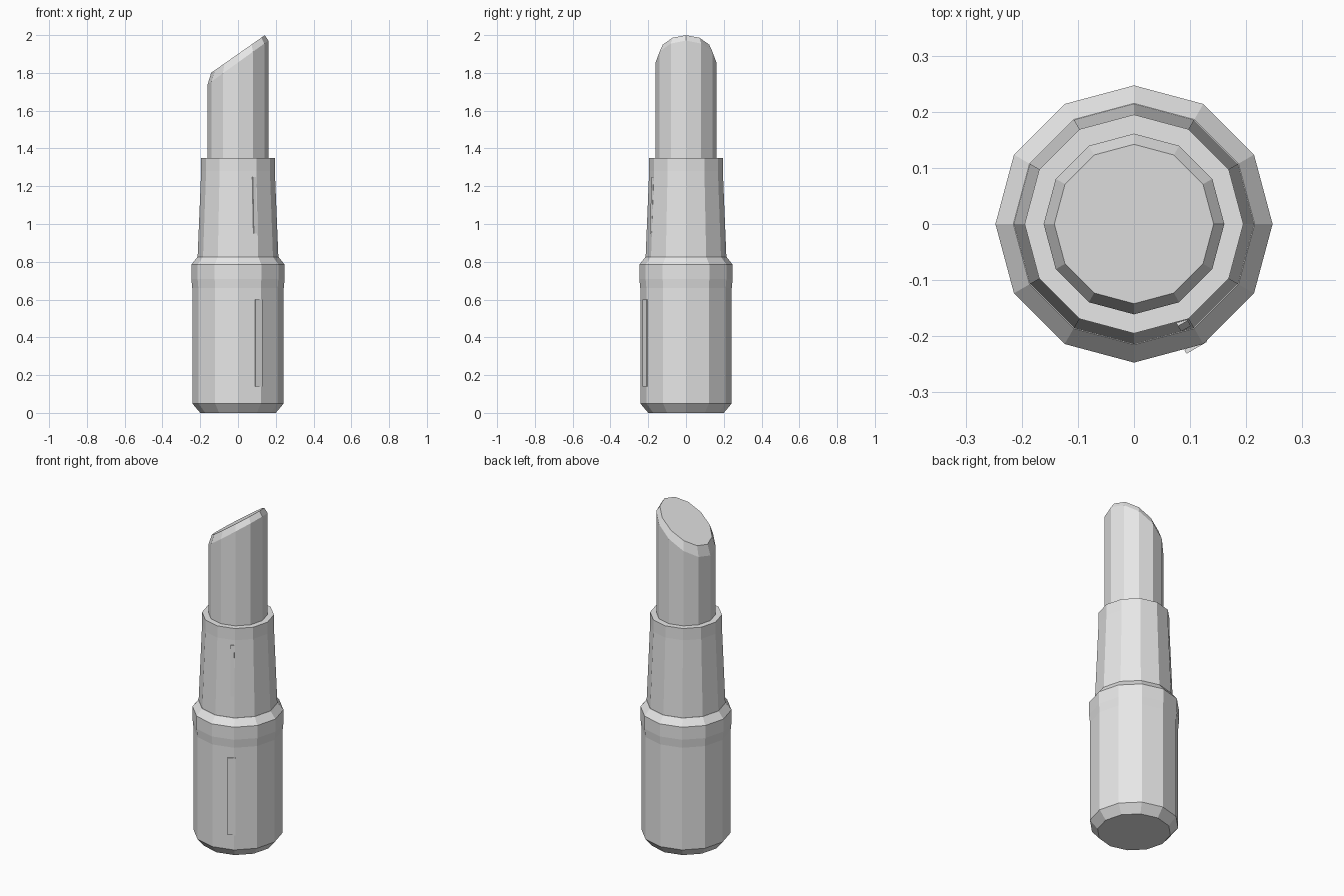
import bpy
import bmesh
from math import cos, sin, pi, radians
from mathutils import Matrix, Vector

SIDES = 12

cube = bpy.data.objects.get("Cube")
if cube:
    bpy.data.objects.remove(cube, do_unlink=True)

grey = bpy.data.materials.new("plain_grey")
grey.use_nodes = True
grey.diffuse_color = (0.8, 0.8, 0.8, 1)
grey.node_tree.nodes["Principled BSDF"].inputs["Base Color"].default_value = (0.8, 0.8, 0.8, 1)


def finish(name, bm):
    bmesh.ops.recalc_face_normals(bm, faces=bm.faces)
    mesh = bpy.data.meshes.new(name)
    bm.to_mesh(mesh)
    bm.free()
    mesh.materials.append(grey)
    obj = bpy.data.objects.new(name, mesh)
    bpy.context.collection.objects.link(obj)
    return obj


def lathe(name, rows):
    """Closed faceted solid from rows of (radius, height, slant along x)."""
    bm = bmesh.new()
    rings = []
    for r, z, slant in rows:
        ring = []
        for i in range(SIDES):
            a = 2 * pi * i / SIDES
            x = r * cos(a)
            ring.append(bm.verts.new((x, r * sin(a), z + slant * x)))
        rings.append(ring)
    for low, high in zip(rings, rings[1:]):
        for i in range(SIDES):
            j = (i + 1) % SIDES
            bm.faces.new((low[i], low[j], high[j], high[i]))
    bm.faces.new(rings[0][::-1])
    bm.faces.new(rings[-1])
    return finish(name, bm)


def plate(name, low, high, width, shift, angle):
    """Thin upright strip; low and high are (outer radius, height)."""
    bm = bmesh.new()
    bmesh.ops.create_cube(bm, size=1)
    for v in bm.verts:
        r, z = high if v.co.z > 0 else low
        depth = 0 if v.co.x > 0 else 0.008
        v.co = Vector((r - depth, v.co.y * width + shift, z))
    bm.transform(Matrix.Rotation(radians(angle), 4, "Z"))
    return finish(name, bm)


# Base with bevelled foot and a slightly wider collar
lathe("base", [(0.20, 0, 0), (0.242, 0.05, 0), (0.242, 0.66, 0),
               (0.247, 0.71, 0), (0.247, 0.785, 0), (0.215, 0.825, 0)])

# Tapered inner tube with a faint rim
lathe("tube", [(0.214, 0.82, 0), (0.195, 1.28, 0), (0.195, 1.35, 0)])

# Stick with a slanted, chamfered tip
lathe("stick", [(0.161, 1.3, 0), (0.161, 1.855, 0.72), (0.142, 1.90, 0.70)])

# Narrow raised strips on the front
plate("base_strip", (0.247, 0.14), (0.247, 0.60), 0.043, -0.013, -60)
plate("tube_strip", (0.208, 0.95), (0.197, 1.25), 0.02, -0.013, -60)
